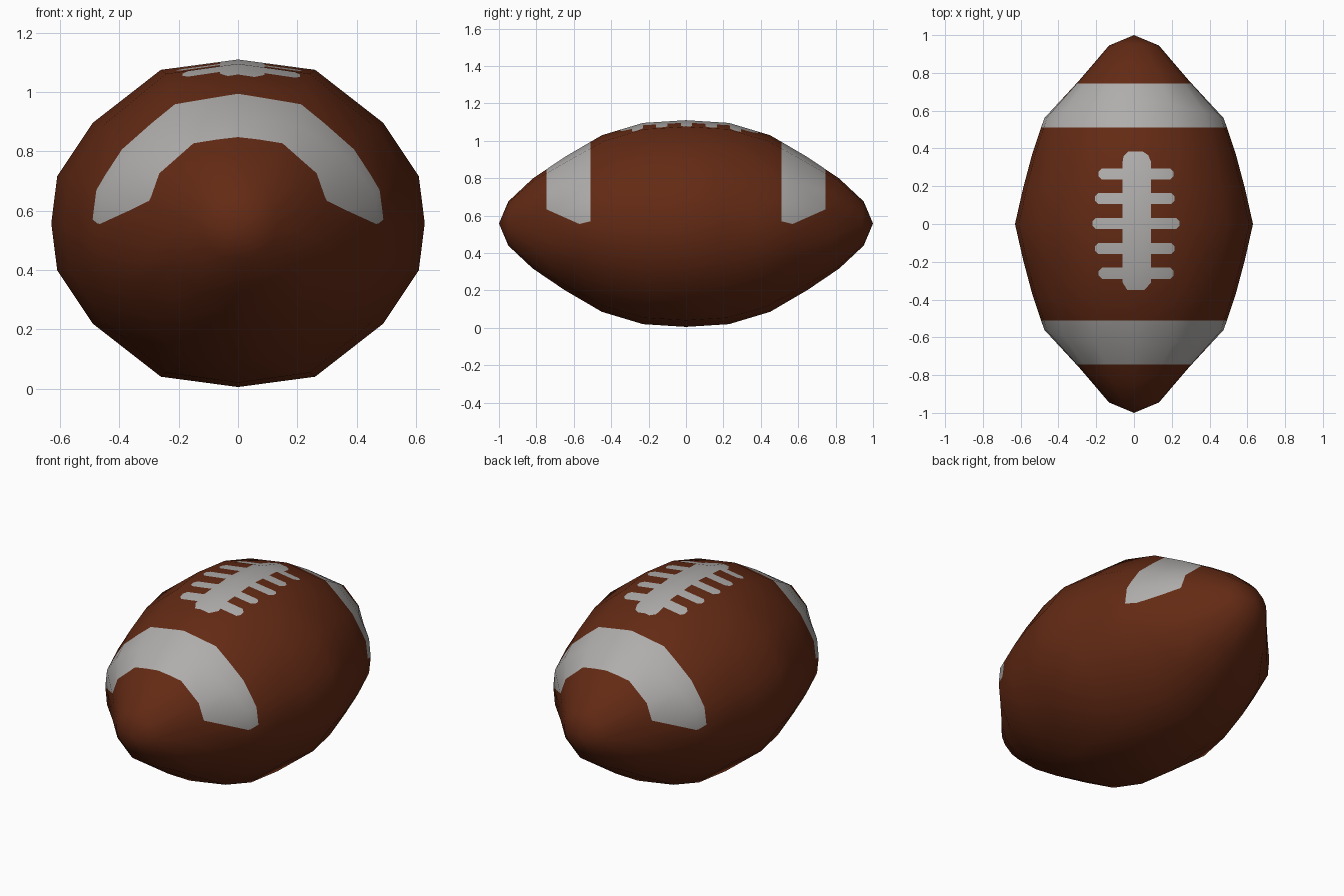
import bpy, bmesh
from mathutils import Vector
from mathutils.bvhtree import BVHTree
from mathutils.interpolate import poly_3d_calc

if "Cube" in bpy.data.objects:
    bpy.data.objects.remove(bpy.data.objects["Cube"])

CZ = 0.5575
# Profile along the ball: (y at top, half height, y at side, half width, diagonal bulge)
RINGS = [(0, .5525, 0, .63, 1), (.23, .538, .19, .587, 1), (.45, .472, .37, .539, 1),
         (.65, .355, .56, .475, 1), (.82, .24, .76, .29, 1.06), (.95, .118, .945, .132, 1.03)]
# Quarter of the 16-sided cross-section, as fractions of half width and half height
QUARTER = [(1, 0), (.968, .288), (.778, .613), (.413, .937)]
SECTION = []
for sx, sz, order in ((1, 1, 1), (-1, 1, -1), (-1, -1, 1), (1, -1, -1)):
    pts = QUARTER + [(0, 1)]
    pts = pts[::order][:4]
    SECTION += [(sx * x, sz * z) for x, z in pts]


def material(name, col):
    m = bpy.data.materials.new(name)
    m.diffuse_color = (*col, 1)
    m.use_nodes = True
    m.node_tree.nodes["Principled BSDF"].inputs["Base Color"].default_value = m.diffuse_color
    return m


# Ball body: rings from the front tip to the back tip
bm = bmesh.new()
loops = []
for i in range(-5, 6):
    ty, hz, sy, hx, bulge = RINGS[abs(i)]
    sign = -1 if i < 0 else 1
    loop = []
    for x, z in SECTION:
        f = x * x
        b = 1 + (bulge - 1) * 4 * f * (1 - f)
        loop.append(bm.verts.new((x * hx * b, sign * (ty + (sy - ty) * f), CZ + z * hz * b)))
    loops.append(loop)
for a, b in zip(loops, loops[1:]):
    for k in range(16):
        n = (k + 1) % 16
        bm.faces.new((a[k], a[n], b[n], b[k]))
for loop, y in ((loops[0], -1), (loops[-1], 1)):
    tip = bm.verts.new((0, y, CZ))
    for k in range(16):
        bm.faces.new((loop[k], loop[(k + 1) % 16], tip))
bmesh.ops.triangulate(bm, faces=bm.faces[:])
bmesh.ops.recalc_face_normals(bm, faces=bm.faces[:])
bm.normal_update()

# Uncut copy, used to keep the smooth shading after cutting
base = bm.copy()
base.faces.ensure_lookup_table()
tree = BVHTree.FromBMesh(base)


def paint(planes, min_z):
    """Cut the faces by each plane and colour the part behind all of them white."""
    faces = [f for f in bm.faces if max(v.co.z for v in f.verts) > min_z]
    for co, no in planes:
        co, no = Vector(co), Vector(no).normalized()
        geom = set(faces)
        for f in faces:
            geom.update(f.edges)
            geom.update(f.verts)
        res = bmesh.ops.bisect_plane(bm, geom=list(geom), dist=1e-5, plane_co=co, plane_no=no)
        faces = [g for g in res['geom'] if isinstance(g, bmesh.types.BMFace)
                 and (g.calc_center_median() - co).dot(no) < 0]
    for f in faces:
        f.material_index = 1


def paint_outline(pts):
    """Counter-clockwise convex outline seen from above."""
    paint([((x, y, 0), (y2 - y, x - x2, 0))
           for (x, y), (x2, y2) in zip(pts, pts[1:] + pts[:1])], .95)


# White stripes over the upper half at both ends
for s in (-1, 1):
    paint([((0, s * .51, 0), (0, -s, 0)), ((0, s * .745, 0), (0, s, 0)),
           ((0, s * .57, .555), (0, s * .444, -1)),
           ((0, s * .51, .57), (0, -s * .25, -1))], .5)

# Lace spine with rounded ends
paint_outline([(-.06, -.31), (-.035, -.35), (.055, -.35), (.09, -.31), (.09, .33),
               (.075, .365), (.045, .385), (-.03, .385), (-.055, .36), (-.06, .33)])
# Lace bars with rounded ends
for y, l, r in ((.265, -.187, .21), (.135, -.207, .215), (.003, -.22, .24),
                (-.13, -.207, .215), (-.26, -.187, .21)):
    h, c = .03, .018
    paint_outline([(l + c, y - h), (r - c, y - h), (r, y - h + c), (r, y + h - c),
                   (r - c, y + h), (l + c, y + h), (l, y + h - c), (l, y - h + c)])

# Smooth normals taken from the uncut ball
normals = []
for v in bm.verts:
    co, _, idx, _ = tree.find_nearest(v.co)
    vs = base.faces[idx].verts
    w = poly_3d_calc([u.co for u in vs], co)
    normals.append(sum((u.normal * k for u, k in zip(vs, w)), Vector()).normalized())
for f in bm.faces:
    f.smooth = True

me = bpy.data.meshes.new("ball")
bm.to_mesh(me)
bm.free()
base.free()
me.materials.append(material("brown leather", (.125, .023, .007)))
me.materials.append(material("off white", (.43, .42, .41)))
me.normals_split_custom_set_from_vertices(normals)
ob = bpy.data.objects.new("ball", me)
bpy.context.collection.objects.link(ob)
